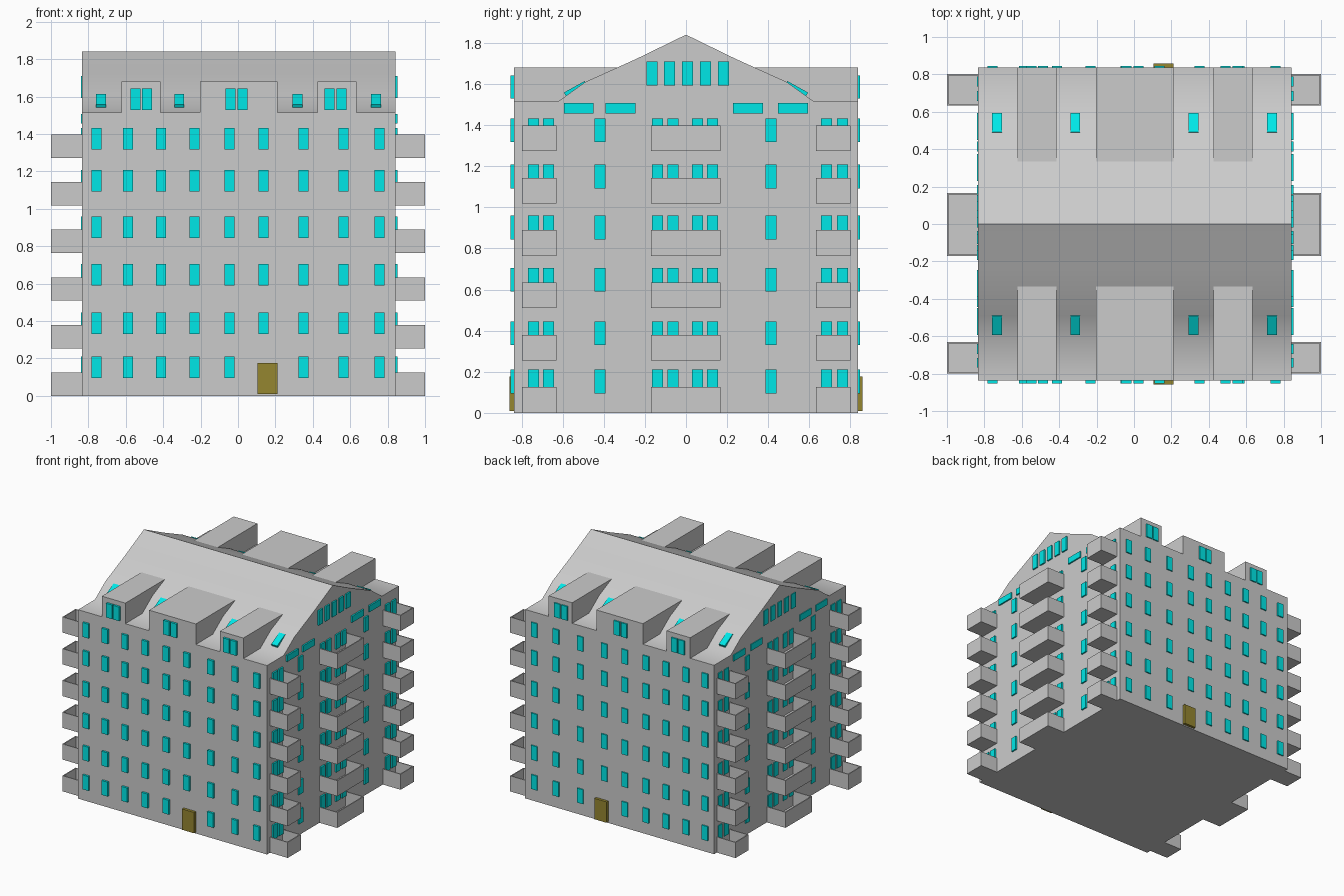
import bpy, bmesh
from math import radians
from mathutils import Matrix

if "Cube" in bpy.data.objects:
    bpy.data.objects.remove(bpy.data.objects["Cube"])

X0, X1, Y = -0.834, 0.842, 0.836        # wall planes
ROWS = [0.153, 0.388, 0.647, 0.902, 1.15, 1.375]   # window centres per floor
W, H = 0.053, 0.115                     # standard window


def material(name, rgb):
    m = bpy.data.materials.new(name)
    m.diffuse_color = (*rgb, 1)
    m.use_nodes = True
    m.node_tree.nodes["Principled BSDF"].inputs["Base Color"].default_value = m.diffuse_color
    return m


GLASS = material("glass", (0.0, 0.8, 0.8))
WOOD = material("door_wood", (0.3, 0.24, 0.03))


def finish(name, bm, mat=None):
    bmesh.ops.recalc_face_normals(bm, faces=bm.faces[:])
    me = bpy.data.meshes.new(name)
    bm.to_mesh(me)
    bm.free()
    ob = bpy.data.objects.new(name, me)
    bpy.context.collection.objects.link(ob)
    if mat:
        me.materials.append(mat)
    return ob


def box(bm, c, s, tilt=0):
    m = Matrix.Translation(c) @ Matrix.Rotation(tilt, 4, 'X') @ Matrix.Diagonal((*s, 1))
    bmesh.ops.create_cube(bm, size=1, matrix=m)


def prism(bm, profile, xa, xb):
    """Extrude a y-z profile along x."""
    f = bm.faces.new([bm.verts.new((xa, y, z)) for y, z in profile])
    r = bmesh.ops.extrude_face_region(bm, geom=[f])
    vs = [g for g in r["geom"] if isinstance(g, bmesh.types.BMVert)]
    bmesh.ops.translate(bm, verts=vs, vec=(xb - xa, 0, 0))


# Main block with curved gable roof
half = [(Y, 0), (Y, 1.515), (0.622, 1.515), (0.49, 1.61), (0.24, 1.723)]
bm = bmesh.new()
prism(bm, half + [(0, 1.84)] + [(-y, z) for y, z in reversed(half)], X0, X1)
body = finish("building_body", bm)
bpy.context.view_layer.objects.active = body
body.select_set(True)
bpy.ops.object.shade_smooth_by_angle(angle=radians(40))

# Flat-topped dormers
bm = bmesh.new()
for s in (-1, 1):
    for xa, xb in ((-0.623, -0.414), (-0.203, 0.211), (0.425, 0.633)):
        prism(bm, [(s * y, z) for y, z in
                   ((Y, 1.515), (Y, 1.68), (0.325, 1.68), (0.6, 1.515))], xa, xb)
finish("dormers", bm)

# Windows on the long front and back walls, and in the dormers
COLS = [-0.757, -0.588, -0.412, -0.233, -0.045, 0.136, 0.35, 0.564, 0.757]
for s, side, out in ((-1, "front", 0.853), (1, "back", 0.846)):
    yc, d = s * (out - 0.015), 0.03
    bm = bmesh.new()
    for i, z in enumerate(ROWS):
        for x in COLS:
            if i or x != 0.136:          # the door takes this bay
                box(bm, (x, yc, z), (W, d, H))
    finish(side + "_windows", bm, GLASS)

    bm = bmesh.new()
    for x in (-0.548, -0.486, -0.04, 0.024, 0.489, 0.553):
        box(bm, (x, yc, 1.586), (W, d, 0.113))
    finish(side + "_dormer_windows", bm, GLASS)

    # Skylights lying on the roof slope
    bm = bmesh.new()
    for x in (-0.733, -0.314, 0.318, 0.737):
        box(bm, (x, s * 0.538, 1.577), (W, 0.115, 0.022), -s * radians(29))
    finish(side + "_skylights", bm, GLASS)

    bm = bmesh.new()
    box(bm, (0.158, s * 0.838, 0.093), (0.107, 0.04, 0.167))
    finish(side + "_door", bm, WOOD)

# Gable-end windows and balconies
T = 0.008                                # balcony wall thickness
for s, side, wall, out in ((-1, "left", X0, -0.84), (1, "right", X1, 0.854)):
    xc, d = out - s * 0.015, 0.03
    bm = bmesh.new()
    for z in ROWS:
        for y in (-0.742, -0.669, -0.418, -0.139, -0.063,
                  0.056, 0.129, 0.414, 0.684, 0.762):
            box(bm, (xc, y, z), (d, W, H))
    for y in (-0.522, -0.318, 0.302, 0.521):
        box(bm, (xc, y, 1.481), (d, 0.145, 0.051))
    for y in (-0.166, -0.08, 0.007, 0.095, 0.183):
        box(bm, (xc, y, 1.652), (d, W, 0.117))
    finish(side + "_windows", bm, GLASS)

    # Balconies: floor, outer rail and two side rails
    bm = bmesh.new()
    for i in range(6):
        z0 = 0.2546 * i
        zr, h = z0 + 0.0625, 0.125
        for ya, yb in ((-0.798, -0.63), (-0.17, 0.167), (0.633, 0.801)):
            ym, w = (ya + yb) / 2, yb - ya
            xm, L = (wall + s) / 2, abs(s - wall)
            box(bm, (xm, ym, z0 + T / 2), (L, w, T))
            box(bm, (s * (1 - T / 2), ym, zr), (T, w, h))
            for y in (ya + T / 2, yb - T / 2):
                box(bm, (xm, y, zr), (L, T, h))
    finish(side + "_balconies", bm)
